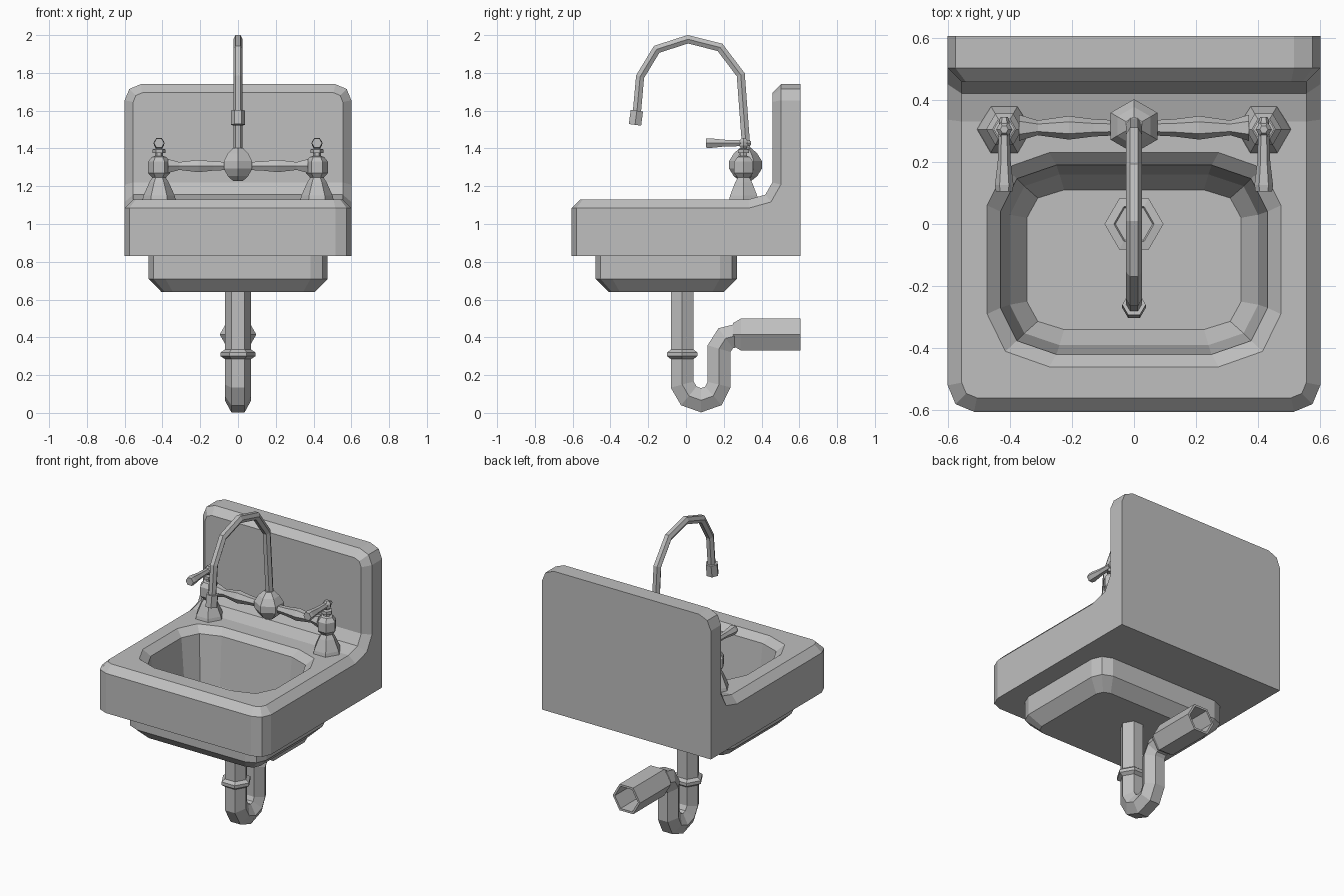
import bpy, bmesh
from math import cos, sin, pi, radians
from mathutils import Vector

default = bpy.data.objects.get("Cube")
if default:
    bpy.data.objects.remove(default, do_unlink=True)

grey = bpy.data.materials.new("plain_grey")
grey.use_nodes = True
grey.diffuse_color = (0.52, 0.52, 0.52, 1)
grey.node_tree.nodes["Principled BSDF"].inputs["Base Color"].default_value = grey.diffuse_color

X, Y, Z = Vector((1, 0, 0)), Vector((0, 1, 0)), Vector((0, 0, 1))


def finish(name, bm):
    bmesh.ops.recalc_face_normals(bm, faces=bm.faces)
    mesh = bpy.data.meshes.new(name)
    bm.to_mesh(mesh)
    bm.free()
    mesh.materials.append(grey)
    obj = bpy.data.objects.new(name, mesh)
    bpy.context.scene.collection.objects.link(obj)
    return obj


def loft(name, rings):
    """Skin a list of equal rings and cap both ends."""
    bm = bmesh.new()
    loops = [[bm.verts.new(p) for p in ring] for ring in rings]
    n = len(loops[0])
    for a, b in zip(loops, loops[1:]):
        for i in range(n):
            j = (i + 1) % n
            bm.faces.new((a[i], a[j], b[j], b[i]))
    bm.faces.new(loops[0])
    bm.faces.new(loops[-1])
    return finish(name, bm)


def hexagon(centre, side, up, r, stretch=1, turn=0):
    return [centre + side * (r * cos(a)) + up * (r * stretch * sin(a))
            for a in (turn + i * pi / 3 for i in range(6))]


def lathe(name, base, axis, steps, turn=0):
    """Six-sided turned part; steps are (distance along axis, radius)."""
    side = Y if axis == X else X
    up = axis.cross(side)
    return loft(name, [hexagon(Vector(base) + axis * d, side, up, r, 1, turn) for d, r in steps])


def pipe(name, path, radius):
    """Six-sided mitred pipe along a path of (y, z) points."""
    pts = [Vector((0, y, z)) for y, z in path]
    rings = []
    for i, p in enumerate(pts):
        before = (p - pts[i - 1]).normalized() if i else None
        after = (pts[i + 1] - p).normalized() if i + 1 < len(pts) else before
        before = before or after
        t = (before + after).normalized()
        rings.append(hexagon(p, X, t.cross(X), radius, 1 / t.dot(after)))
    return loft(name, rings)


def rounded(hx, y0, y1, z, cx, cy):
    """Rounded rectangle ring with two facets per corner."""
    mid, hy = (y0 + y1) / 2, (y1 - y0) / 2
    ring = []
    for sx, sy, angles in ((1, 1, (0, 45, 90)), (-1, 1, (90, 45, 0)),
                           (-1, -1, (0, 45, 90)), (1, -1, (90, 45, 0))):
        for a in map(radians, angles):
            ring.append(Vector((sx * (hx - cx + cx * cos(a)),
                                mid + sy * (hy - cy + cy * sin(a)), z)))
    return ring


# Deck and splashback: extruded L profile with rounded corners and a bevelled rim
profile = [(-0.605, 0.83), (-0.605, 1.13), (0.33, 1.13), (0.42, 1.155),
           (0.457, 1.22), (0.457, 1.74), (0.605, 1.74), (0.605, 0.83)]
bm = bmesh.new()
ends = [[bm.verts.new((x, y, z)) for y, z in profile] for x in (-0.6, 0.6)]
for i in range(len(profile)):
    j = (i + 1) % len(profile)
    bm.faces.new((ends[0][i], ends[0][j], ends[1][j], ends[1][i]))
for end in ends:
    bm.faces.new(end)
bmesh.ops.recalc_face_normals(bm, faces=bm.faces)


def is_corner(e):
    a, b = (v.co for v in e.verts)
    if abs(a.x - b.x) > 0.1:
        return False
    return max(a.y, b.y) < -0.6 or min(a.z, b.z) > 1.73


def is_top(f):
    n, c = f.normal, f.calc_center_median()
    if abs(n.x) > 0.05 or c.y < -0.6 or c.z > 1.7:
        return False
    return n.z > 0.1 or n.y < -0.1


bmesh.ops.bevel(bm, geom=[e for e in bm.edges if is_corner(e)], offset=0.085,
                offset_type='OFFSET', segments=2, profile=0.5, affect='EDGES')
bm.normal_update()
rim = [e for e in bm.edges if sum(is_top(f) for f in e.link_faces) == 1]
bmesh.ops.bevel(bm, geom=rim, offset=0.045, offset_type='OFFSET', segments=1,
                profile=0.5, affect='EDGES')
body = finish("sink_body", bm)

# Basin opening cut through the deck
cutter = loft("basin_cutter", [rounded(0.473, -0.46, 0.23, z, 0.2, 0.17) for z in (0.7, 1.3)])
cutter.hide_render = True
cut = body.modifiers.new("basin_opening", 'BOOLEAN')
cut.operation = 'DIFFERENCE'
cut.solver = 'EXACT'
cut.object = cutter
bpy.context.view_layer.objects.active = body
bpy.ops.object.modifier_apply(modifier=cut.name)
bpy.data.objects.remove(cutter, do_unlink=True)

# Basin: inner bowl rises to the rim, outer shell hangs below the deck
loft("basin", [
    rounded(0.345, -0.34, 0.11, 0.70, 0.12, 0.09),
    rounded(0.40, -0.39, 0.16, 0.78, 0.16, 0.13),
    rounded(0.43, -0.42, 0.19, 1.09, 0.18, 0.15),
    rounded(0.473, -0.46, 0.23, 1.13, 0.2, 0.17),
    rounded(0.475, -0.48, 0.27, 0.84, 0.09, 0.09),
    rounded(0.475, -0.48, 0.27, 0.71, 0.09, 0.09),
    rounded(0.405, -0.41, 0.20, 0.64, 0.06, 0.06)])

# Drain ring
lathe("drain", (0, 0, 0.69), Z, [(0, 0.095), (0.016, 0.095), (0.02, 0.065), (0.012, 0.06)])

# Waste trap, collar and wall outlet
pipe("trap_pipe", [(-0.02, 0.66), (-0.02, 0.15), (0.015, 0.09), (0.08, 0.067), (0.145, 0.09),
                   (0.175, 0.15), (0.175, 0.34), (0.21, 0.395), (0.29, 0.415)], 0.07)
lathe("trap_collar", (0, -0.02, 0.31), Z,
      [(-0.025, 0.07), (-0.01, 0.092), (0.01, 0.092), (0.025, 0.07)])
lathe("wall_outlet", (0, 0, 0.415), Y,
      [(0.25, 0.07), (0.29, 0.097), (0.605, 0.097), (0.605, 0.082), (0.32, 0.082)])

# Faucet hub, spout and nozzle
lathe("faucet_hub", (0, 0.315, 1.313), Z,
      [(-0.085, 0.03), (-0.06, 0.062), (-0.02, 0.087), (0.02, 0.087), (0.06, 0.062), (0.09, 0.03)], pi / 6)
pipe("spout", [(0.322, 1.36), (0.29, 1.79), (0.18, 1.935), (0.01, 1.978),
               (-0.155, 1.925), (-0.243, 1.78), (-0.262, 1.57)], 0.025)
pipe("nozzle", [(-0.26, 1.60), (-0.27, 1.525)], 0.038)

# Crossbar between the two valves
half = [(0.07, 0.025), (0.13, 0.028), (0.21, 0.038), (0.31, 0.024), (0.37, 0.042)]
lathe("crossbar", (0, 0.31, 1.307), X, [(-d, r) for d, r in reversed(half)] + half)

# Valves with their levers
for side, x in (("left", 0.418), ("right", -0.418)):
    lathe(side + "_valve", (x, 0.305, 1.12), Z,
          [(0, 0.09), (0.03, 0.083), (0.10, 0.052), (0.125, 0.036), (0.15, 0.058),
           (0.21, 0.058), (0.235, 0.038), (0.24, 0.022), (0.255, 0.022), (0.255, 0.034),
           (0.275, 0.034), (0.28, 0.016), (0.295, 0.026), (0.318, 0.026), (0.335, 0.013)])
    lathe(side + "_lever", (x, 0, 1.428), Y,
          [(0.105, 0.027), (0.125, 0.03), (0.2, 0.021), (0.33, 0.017), (0.345, 0.012)])
